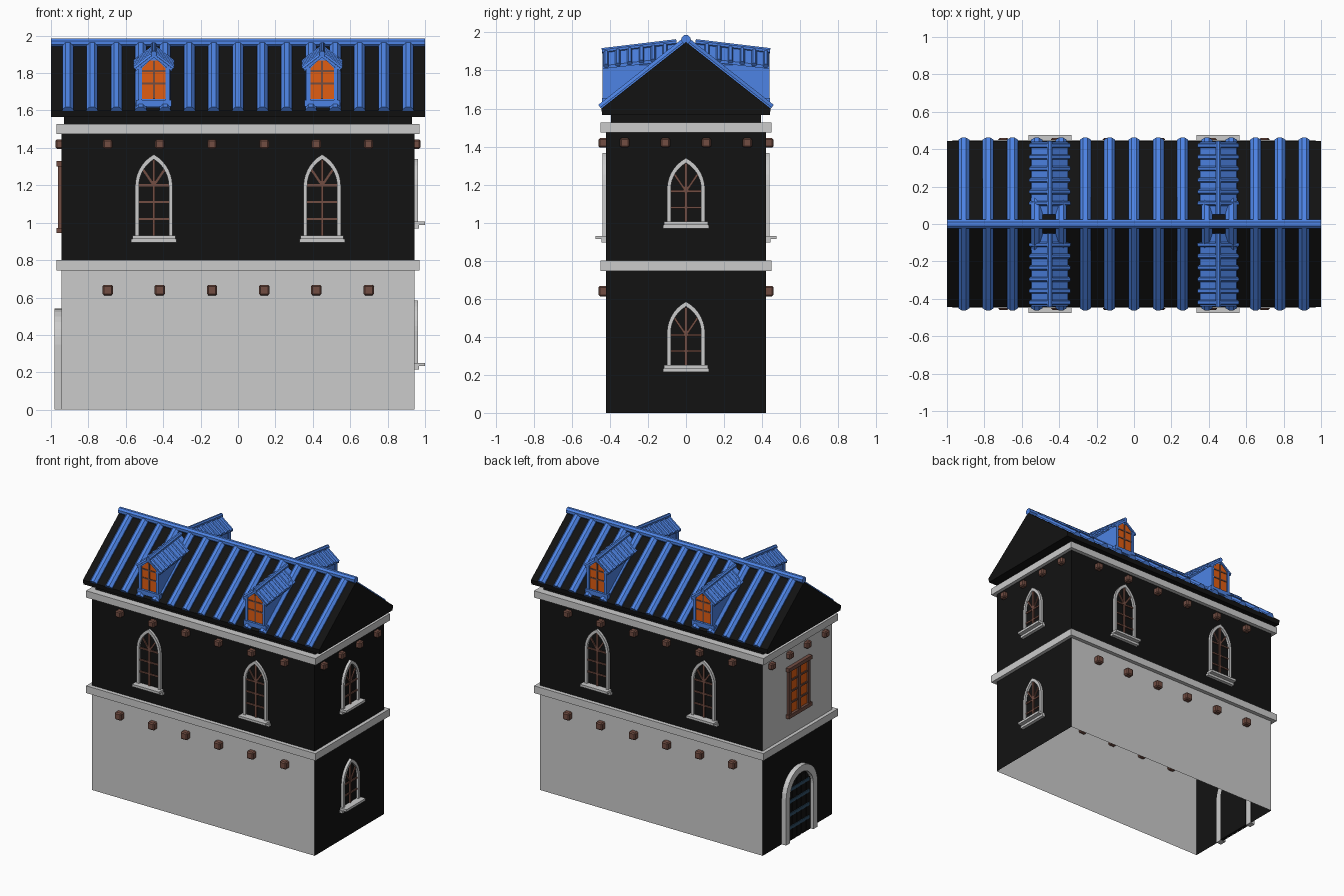
import bpy, bmesh, math
from mathutils import Matrix, Vector

if "Cube" in bpy.data.objects:
    bpy.data.objects.remove(bpy.data.objects["Cube"])

BLACK, BLUE = (0.006, 0.006, 0.006, 1), (0.075, 0.23, 0.78, 1)
BROWN, ORANGE = (0.17, 0.075, 0.055, 1), (0.75, 0.11, 0.006, 1)
STEEL = (0.03, 0.08, 0.14, 1)
parts = {}
HX, HY = 0.943, 0.42            # half size of the walls


def part(name, color=None):
    """One mesh per named part, collected until the end."""
    return parts.setdefault(name, (bmesh.new(), color))[0]


def side(deg, u=0, d=0, z=0):
    """Wall frame: local x runs along the wall, local -y points outwards."""
    return Matrix.Rotation(math.radians(deg), 4, 'Z') @ Matrix.Translation((u, -d, z))


def prism(bm, pts, y0, y1, M, dz=0):
    """Extrude an (x, z) outline from y0 to y1, rising by dz on the way."""
    a = [bm.verts.new(M @ Vector((x, y0, z))) for x, z in pts]
    b = [bm.verts.new(M @ Vector((x, y1, z + dz))) for x, z in pts]
    n = len(pts)
    bm.faces.new(a)
    bm.faces.new(b[::-1])
    for i in range(n):
        j = (i + 1) % n
        bm.faces.new((a[i], b[i], b[j], a[j]))


def box(bm, x0, x1, y0, y1, z0, z1, M=Matrix(), bevel=0):
    S = Matrix.Diagonal((x1 - x0, y1 - y0, z1 - z0, 1))
    T = Matrix.Translation(((x0 + x1) / 2, (y0 + y1) / 2, (z0 + z1) / 2))
    vs = bmesh.ops.create_cube(bm, size=1, matrix=M @ T @ S)['verts']
    if bevel:
        edges = list({e for v in vs for e in v.link_edges})
        bmesh.ops.bevel(bm, geom=edges, offset=bevel, segments=1, affect='EDGES')


def tube(bm, p, q, r, M=Matrix(), n=8):
    p, q = M @ Vector(p), M @ Vector(q)
    R = (q - p).to_track_quat('Z', 'Y').to_matrix().to_4x4()
    spin = Matrix.Rotation(math.pi / n, 4, 'Z')
    bmesh.ops.create_cone(bm, cap_ends=True, segments=n, radius1=r, radius2=r, depth=(q - p).length,
                          matrix=Matrix.Translation((p + q) / 2) @ R @ spin)


def bar(bm, p, q, w, y0, y1, M):
    """Straight glazing bar between two (x, z) points."""
    p, q = Vector(p), Vector(q)
    s = (q - p).normalized() * w / 2
    s = Vector((-s.y, s.x))
    prism(bm, [p + s, q + s, q - s, p - s], y0, y1, M)


def arch(hw, spring, top, n=7):
    """Open arch outline from right foot over the crown to left foot."""
    h = top - spring
    R = (hw * hw + h * h) / (2 * hw)
    end = math.asin(min(1, h / R))
    right = [(hw, 0)] + [(hw - R + R * math.cos(end * i / n), spring + R * math.sin(end * i / n))
                         for i in range(n)]
    return right + [(0, top)] + [(-x, z) for x, z in reversed(right)]


def arch_frame(bm, outer, inner, y0, y1, M):
    rows = []
    for o, i in zip(outer, inner):
        rows.append([bm.verts.new(M @ Vector((p[0], y, p[1])))
                     for p, y in ((o, y0), (i, y0), (i, y1), (o, y1))])
    for r, s in zip(rows, rows[1:]):
        for k in range(4):
            bm.faces.new((r[k], r[(k + 1) % 4], s[(k + 1) % 4], s[k]))
    bm.faces.new(rows[0])
    bm.faces.new(rows[-1][::-1])


def gothic_window(M, spring, top, rows):
    inner = arch(0.08, spring, top - 0.026)
    arch_frame(part('window_surrounds'), arch(0.1, spring, top), inner, -0.02, 0.005, M)
    prism(part('window_glass', BLACK), inner, -0.003, 0.005, M)
    m = part('window_glazing_bars', BROWN)
    bar(m, (0, 0), (0, top - 0.03), 0.014, -0.012, 0, M)
    for z in rows:
        bar(m, (-0.08, z), (0.08, z), 0.012, -0.011, 0, M)
    for s in (-1, 1):
        bar(m, (0, rows[-1]), (s * 0.065, rows[-1] + 0.095), 0.012, -0.011, 0, M)
    sill = part('window_sills')
    box(sill, -0.115, 0.115, -0.056, 0.005, -0.012, 0.006, M)
    box(sill, -0.122, 0.122, -0.025, 0.005, -0.03, -0.012, M)


def wall(name, color, deg, half, d, z0, z1):
    bm, M = part(name, color), side(deg)
    bm.faces.new([bm.verts.new(M @ Vector((x, -d, z)))
                  for x, z in ((-half, z0), (half, z0), (half, z1), (-half, z1))])


# walls, open underneath
for deg, half, d in ((0, HX, HY), (180, HX, HY), (90, HY, HX), (-90, HY, HX)):
    long = half == HX
    wall('plain_walls' if long else 'dark_walls', None if long else BLACK, deg, half, d, 0, 0.76)
    left = deg == -90
    wall('plain_walls' if left else 'dark_walls', None if left else BLACK, deg, half, d, 0.76, 1.5)

# string courses and the neck under the roof
for z0, z1 in ((0.745, 0.8), (1.475, 1.527)):
    box(part('string_courses'), -0.97, 0.97, -0.45, 0.45, z0, z1)
box(part('roof_neck', BLACK), -0.93, 0.93, -0.395, 0.395, 1.52, 1.57)

# beam ends
beams = part('beam_ends', BROWN)
for deg in (0, 180):
    for k in range(6):
        u = -0.697 + k * 0.279
        for z, r in ((0.64, 0.028), (1.42, 0.025)):
            box(beams, u - r, u + r, -0.04, 0.04, z - r, z + r, side(deg, 0, HY), 0.008)
for deg in (90, -90):
    for k in range(4):
        u = -0.323 + k * 0.215
        box(beams, u - 0.025, u + 0.025, -0.033, 0.04, 1.395, 1.445, side(deg, 0, HX), 0.008)

# pointed windows
for deg in (0, 180):
    for u in (-0.45, 0.45):
        gothic_window(side(deg, u, HY, 0.925), 0.27, 0.44, (0.095, 0.185, 0.275))
for z in (0.245, 1.0):
    gothic_window(side(90, 0, HX, z), 0.175, 0.34, (0.08, 0.165))

# arched door on the left end
M = side(-90, 0, HX)
inner = arch(0.14, 0.35, 0.49)
arch_frame(part('door_surround'), arch(0.19, 0.35, 0.54), inner, -0.037, 0.005, M)
prism(part('door', BLACK), inner, -0.004, 0.01, M)
for k in range(5):
    x = -0.112 + k * 0.056
    h = 0.35 + math.sqrt(0.135 ** 2 - x * x) - 0.02
    box(part('door_planks', BLACK), x - 0.025, x + 0.025, -0.014, 0, 0, h, M)
for z in (0.1, 0.2, 0.3, 0.39):
    box(part('door_straps', STEEL), -0.12, 0.12, -0.019, -0.01, z - 0.012, z + 0.012, M)

# wooden casement on the left end
M = side(-90, 0, HX)
box(part('casement_glass', ORANGE), -0.115, 0.115, -0.008, 0.005, 0.96, 1.31, M)
wood = part('casement_frame', BROWN)
for x, w in ((-0.115, 0.026), (0, 0.03), (0.115, 0.026)):
    bar(wood, (x, 0.95), (x, 1.32), w, -0.02, 0, M)
for z in (1.05, 1.135, 1.22):
    bar(wood, (-0.115, z), (0.115, z), 0.013, -0.015, 0, M)
for z in (0.958, 1.315):
    box(wood, -0.14, 0.14, -0.028, 0, z - 0.014, z + 0.014, M)

# main roof, running along x
prism(part('roof', BLACK), [(-0.44, 1.565), (0.44, 1.565), (0.445, 1.6), (0, 1.95), (-0.445, 1.6)],
      -1, 1, side(90))
tube(part('ridge_cap', BLUE), (-1, 0, 1.963), (1, 0, 1.963), 0.025)
for deg in (0, 180):
    for k in range(15):
        x = -0.91 + k * 0.13
        tube(part('roof_ribs', BLUE), (x, -0.443, 1.596), (x, 0, 1.945), 0.032, side(deg))

# dormers
for deg in (0, 180):
    for u in (-0.45, 0.45):
        M = side(deg, u)
        prism(part('dormer_walls', BLUE), [(-0.08, 1.61), (0.08, 1.61), (0.08, 1.83), (0, 1.893), (-0.08, 1.83)],
              -0.425, -0.1, M)
        box(part('dormer_sills', BLUE), -0.095, 0.095, -0.442, -0.41, 1.62, 1.655, M)
        for s in (-1, 1):
            box(part('dormer_sills', BLUE), s * 0.073 - 0.01, s * 0.073 + 0.01, -0.438, -0.41, 1.65, 1.83, M)
        prism(part('dormer_glass', ORANGE), [(-0.064, 1.66), (0.064, 1.66), (0.064, 1.825), (0.02, 1.868),
                                             (-0.02, 1.868), (-0.064, 1.825)], -0.43, -0.42, M)
        m = part('dormer_glazing_bars', BROWN)
        bar(m, (0, 1.66), (0, 1.865), 0.01, -0.435, -0.425, M)
        for z in (1.745, 1.812):
            bar(m, (-0.064, z), (0.064, z), 0.01, -0.434, -0.425, M)
        prism(part('dormer_roofs', BLUE), [(-0.098, 1.825), (0, 1.9), (0.098, 1.825), (0.098, 1.808),
                                           (0, 1.883), (-0.098, 1.808)], -0.44, -0.05, M, 0.045)
        tube(part('dormer_ridges', BLUE), (0, -0.442, 1.903), (0, -0.05, 1.95), 0.016, M)
        for k in range(6):
            y = -0.42 + k * 0.062
            lift = 0.115 * (y + 0.44)
            for s in (-1, 1):
                tube(part('dormer_ribs', BLUE), (0, y, 1.9 + lift), (s * 0.103, y, 1.821 + lift), 0.014, M, 6)

# turn the collected parts into objects
materials = {}
for name, (bm, color) in parts.items():
    if not name.endswith('_walls') or name == 'dormer_walls':
        bmesh.ops.recalc_face_normals(bm, faces=bm.faces[:])
    mesh = bpy.data.meshes.new(name)
    bm.to_mesh(mesh)
    bm.free()
    if color:
        if color not in materials:
            materials[color] = bpy.data.materials.new('paint')
            materials[color].diffuse_color = color
        mesh.materials.append(materials[color])
    bpy.context.collection.objects.link(bpy.data.objects.new(name, mesh))

for m in bpy.data.materials:
    if m.users and not m.is_grease_pencil:
        m.use_nodes = True
        m.node_tree.nodes["Principled BSDF"].inputs["Base Color"].default_value = m.diffuse_color
